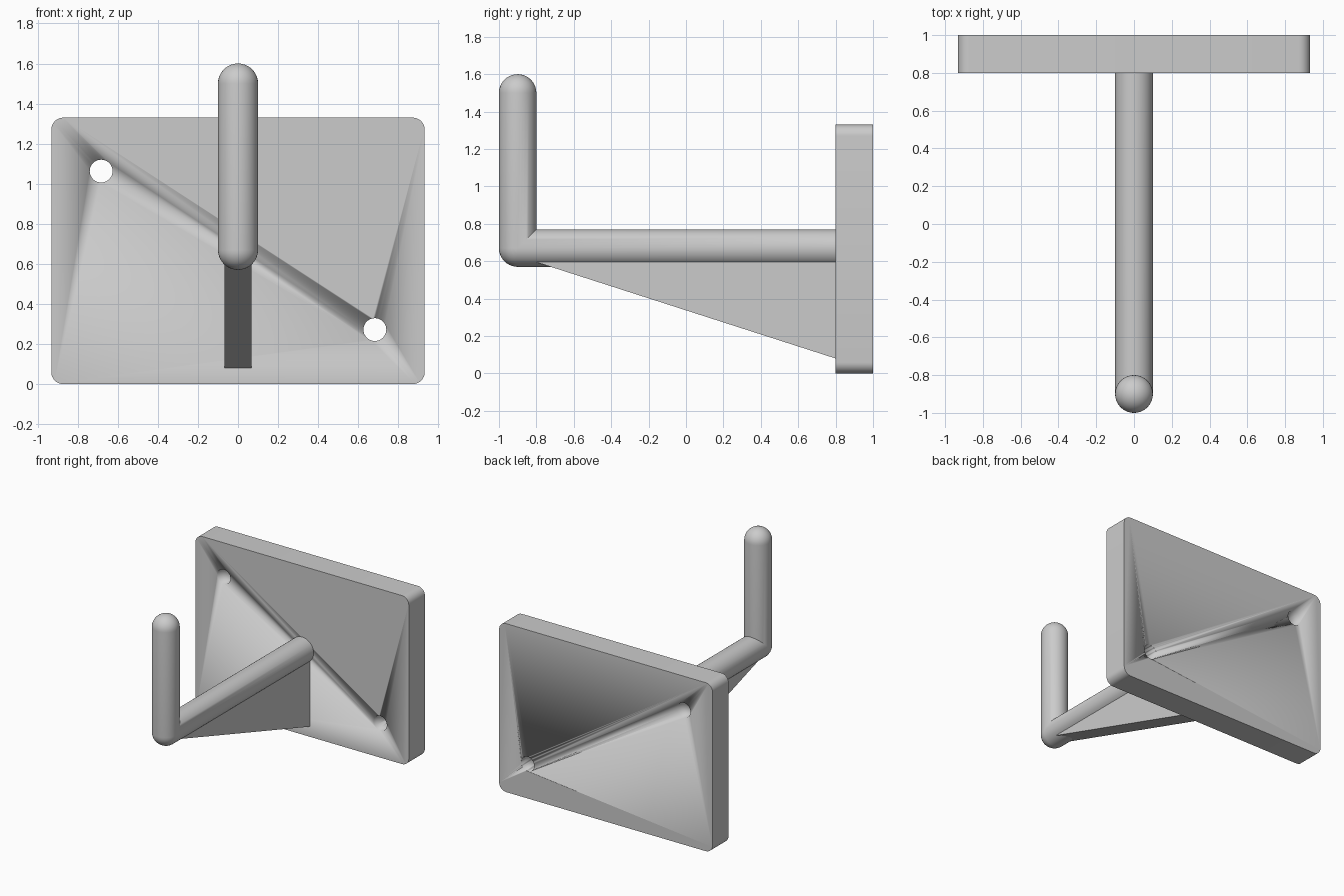
import bpy, bmesh, math
from mathutils import Matrix, Vector

if "Cube" in bpy.data.objects:
    bpy.data.objects.remove(bpy.data.objects["Cube"])

R = 0.1                             # rod radius
ELBOW = Vector((0, -0.9, 0.67))     # centre of the bend
WALL = 0.8                          # front face of the plate


def finish(name, bm, smooth=True):
    bmesh.ops.remove_doubles(bm, verts=bm.verts, dist=1e-4)
    bmesh.ops.recalc_face_normals(bm, faces=bm.faces)
    mesh = bpy.data.meshes.new(name)
    bm.to_mesh(mesh)
    bm.free()
    ob = bpy.data.objects.new(name, mesh)
    bpy.context.collection.objects.link(ob)
    if smooth:
        bpy.ops.object.select_all(action='DESELECT')
        ob.select_set(True)
        bpy.context.view_layer.objects.active = ob
        bpy.ops.object.shade_smooth_by_angle(angle=math.radians(35))
    return ob


def cut(bm, co, no):
    bmesh.ops.bisect_plane(bm, geom=bm.verts[:] + bm.edges[:] + bm.faces[:], dist=1e-5,
                           plane_co=co, plane_no=no, clear_outer=True)


def half_rod(length):
    """Round-ended rod along z, mitred at the origin towards +y."""
    bm = bmesh.new()
    n = 10
    arc = [math.pi / 2 * i / n for i in range(n + 1)]
    pts = [(R * math.sin(a), -R * math.cos(a)) for a in arc]
    pts += [(R * math.cos(a), length + R * math.sin(a)) for a in arc]
    vs = [bm.verts.new((0, r, z)) for r, z in pts]
    es = [bm.edges.new(p) for p in zip(vs, vs[1:])]
    bmesh.ops.spin(bm, geom=vs + es, cent=(0, 0, 0), axis=(0, 0, 1),
                   angle=2 * math.pi, steps=40)
    bmesh.ops.remove_doubles(bm, verts=bm.verts, dist=1e-5)
    cut(bm, (0, 0, 0), (0, 1, -1))
    return bm


# Hook rod: upright and arm meeting at a mitred, ball-ended elbow
rod = half_rod(0.83)
arm = half_rod(1.75)
swap_yz = Matrix(((1, 0, 0, 0), (0, 0, 1, 0), (0, 1, 0, 0), (0, 0, 0, 1)))
bmesh.ops.transform(arm, matrix=swap_yz, verts=arm.verts)
cut(arm, (0, WALL - ELBOW.y, 0), (0, 1, 0))
tmp = bpy.data.meshes.new("arm_tmp")
arm.to_mesh(tmp)
arm.free()
rod.from_mesh(tmp)
bpy.data.meshes.remove(tmp)
bmesh.ops.translate(rod, vec=ELBOW, verts=rod.verts)
finish("hook_rod", rod)

# Support rib under the arm
bm = bmesh.new()
profile = [(-0.9, 0.627), (WALL, 0.08), (WALL, 0.67), (-0.9, 0.67)]
face = bm.faces.new([bm.verts.new((-0.067, y, z)) for y, z in profile])
ext = bmesh.ops.extrude_face_region(bm, geom=[face], use_keep_orig=True)
bmesh.ops.translate(bm, vec=(0.134, 0, 0),
                    verts=[v for v in ext["geom"] if isinstance(v, bmesh.types.BMVert)])
finish("support_rib", bm, smooth=False)

# Back plate with rounded corners
bm = bmesh.new()
bmesh.ops.create_cube(bm, size=1, matrix=Matrix.Translation((0, 0.9, 0.665))
                      @ Matrix.Diagonal((1.864, 0.2, 1.33, 1)))
corners = [e for e in bm.edges if abs(e.verts[0].co.y - e.verts[1].co.y) > 0.1]
bmesh.ops.bevel(bm, geom=corners, offset=0.06, segments=8, profile=0.5, affect='EDGES')
plate = finish("back_plate", bm)

# Screw holes
for i, (x, z) in enumerate([(-0.683, 1.063), (0.683, 0.272)]):
    bm = bmesh.new()
    bmesh.ops.create_cone(bm, cap_ends=True, segments=40, radius1=0.057, radius2=0.057,
                          depth=0.5, matrix=Matrix.Translation((0, 0.9, 0))
                          @ Matrix.Translation((x, 0, z))
                          @ Matrix.Rotation(math.pi / 2, 4, 'X'))
    cutter = finish(f"screw_hole_cutter_{i}", bm)
    cutter.hide_render = True
    cutter.display_type = 'WIRE'
    mod = plate.modifiers.new(f"screw_hole_{i}", 'BOOLEAN')
    mod.operation = 'DIFFERENCE'
    mod.solver = 'EXACT'
    mod.object = cutter
